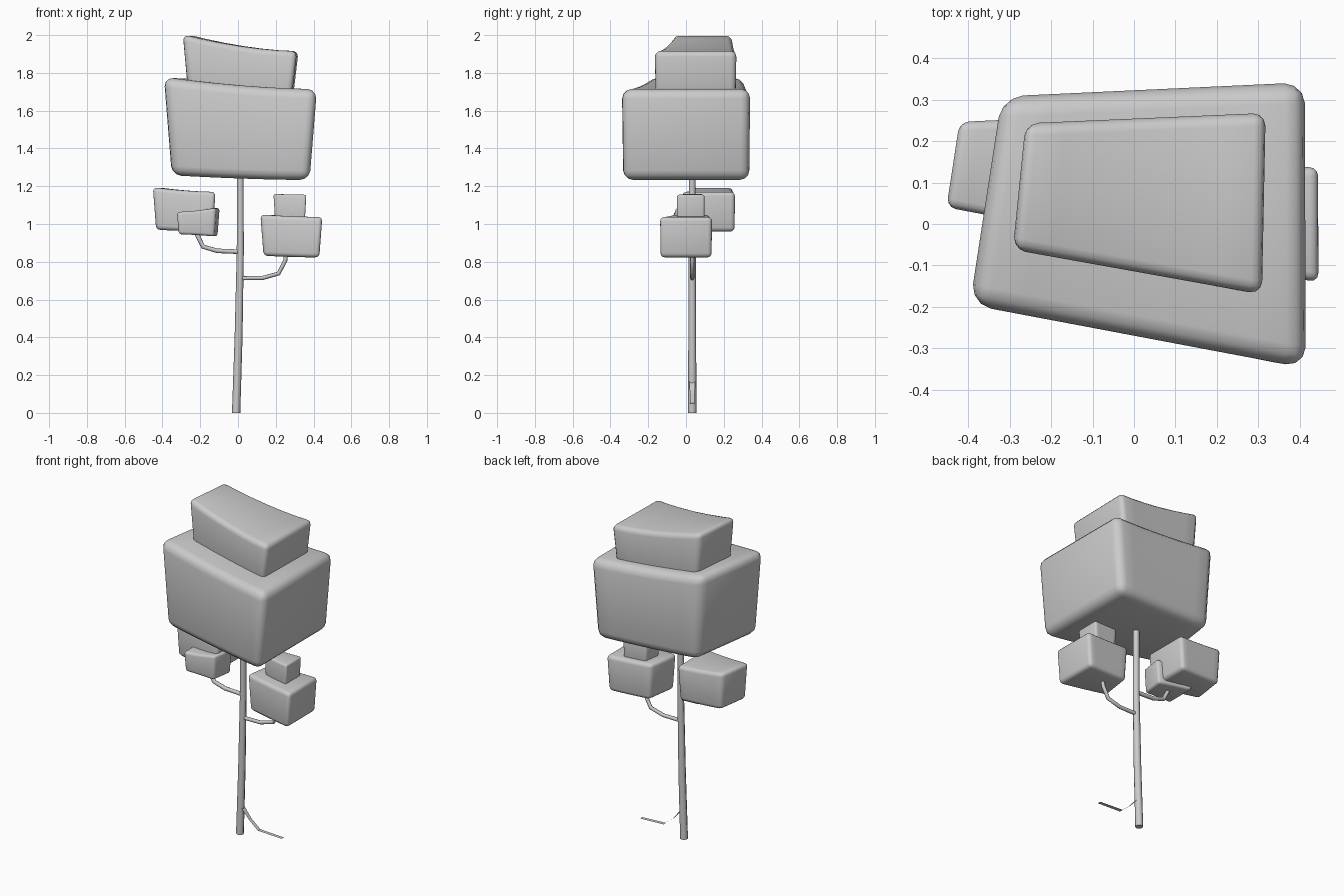
import bpy, bmesh
from mathutils import Vector

if "Cube" in bpy.data.objects:
    bpy.data.objects.remove(bpy.data.objects["Cube"])

# Footprints as front-left, front-right, back-right, back-left corners
CROWN = [(-.40, -.195), (.418, -.348), (.416, .342), (-.322, .308)]
CAP = [(-.295, -.062), (.312, -.17), (.321, .268), (-.264, .243)]


def link(name, data):
    ob = bpy.data.objects.new(name, data)
    bpy.context.collection.objects.link(ob)
    return ob


def foliage(name, foot, loc, s, bottom, top, round_w, taper=.9):
    """Rounded block with a sagging top; bottom/top = (z at left end, z at right end)."""
    fl, fr, br, bl = [Vector(p) * s + Vector(loc) for p in foot]
    mid = (fl + fr + br + bl) / 4
    bm = bmesh.new()
    rings = []
    n = 6
    for i in range(n + 1):
        u = i / n
        sag = (1 - u) ** 1.7
        zb = bottom[1] + (bottom[0] - bottom[1]) * sag
        zt = top[1] + (top[0] - top[1]) * sag
        f, b = fl.lerp(fr, u), bl.lerp(br, u)
        ring = []
        for p, z, k, ky in ((f, zb, taper, .985), (b, zb, taper, .985), (b, zt, 1, 1), (f, zt, 1, 1)):
            ring.append(bm.verts.new((mid.x + (p.x - mid.x) * k, mid.y + (p.y - mid.y) * ky, z)))
        rings.append(ring)
    for a, c in zip(rings, rings[1:]):
        for j in range(4):
            k = (j + 1) % 4
            bm.faces.new((a[j], a[k], c[k], c[j]))
    bm.faces.new(rings[0])
    bm.faces.new(rings[-1])
    bmesh.ops.recalc_face_normals(bm, faces=bm.faces)
    for f in bm.faces:
        f.smooth = True
    me = bpy.data.meshes.new(name)
    bm.to_mesh(me)
    bm.free()
    ob = link(name, me)
    mod = ob.modifiers.new("round", 'BEVEL')
    mod.width = round_w
    mod.segments = 3
    mod.limit_method = 'ANGLE'
    mod.angle_limit = .7


def tube(name, pts, radius):
    """Eight-sided pipe along points (x, y, z, radius factor)."""
    cu = bpy.data.curves.new(name, 'CURVE')
    cu.dimensions = '3D'
    cu.bevel_depth = radius
    cu.bevel_resolution = 2
    cu.use_fill_caps = True
    sp = cu.splines.new('POLY')
    sp.points.add(len(pts) - 1)
    for p, (x, y, z, r) in zip(sp.points, pts):
        p.co = (x, y, z, 1)
        p.radius = r
    link(name, cu)


# Main crown and its cap
foliage("main_crown", CROWN, (0, 0), 1, (1.258, 1.233), (1.778, 1.714), .05)
foliage("crown_cap", CAP, (0, 0), 1, (1.66, 1.66), (2.003, 1.915), .03, .9)

# Small side crowns (negative scale turns the block half round)
foliage("left_back_crown", CROWN, (-.29, .12), .41, (.97, .96), (1.194, 1.17), .022)
foliage("left_front_crown", CROWN, (-.207, .03), -.28, (.934, .945), (1.086, 1.064), .015)
foliage("right_crown", CROWN, (.277, 0), .405, (.832, .823), (1.05, 1.037), .022)
foliage("right_cap", CROWN, (.272, .025), .215, (1.01, 1.01), (1.159, 1.155), .012)

# Trunk and branches
Y = .033
tube("trunk", [(-.01, Y, 0, 1), (.003, Y, .4, .95), (.012, Y, .85, .85), (.012, Y, 1.32, .8)], .022)
tube("left_branch", [(.01, Y, .853, 1), (-.11, Y, .858, 1), (-.185, Y, .88, 1), (-.215, Y, .94, 1), (-.22, Y, .98, 1)], .012)
tube("right_branch", [(.01, Y, .713, 1), (.13, Y, .714, 1), (.215, Y, .738, 1), (.25, Y, .805, 1), (.258, Y, .87, 1)], .011)

# Thin flat root shoot near the ground
bm = bmesh.new()
prev = None
for x, z, w in ((.01, .165, .016), (.06, .105, .012), (.12, .055, .012), (.28, .048, .011)):
    pair = [bm.verts.new((x, Y + d * w, z)) for d in (-1, 1)]
    if prev:
        bm.faces.new((prev[0], pair[0], pair[1], prev[1]))
    prev = pair
me = bpy.data.meshes.new("root_shoot")
bm.to_mesh(me)
bm.free()
link("root_shoot", me)
